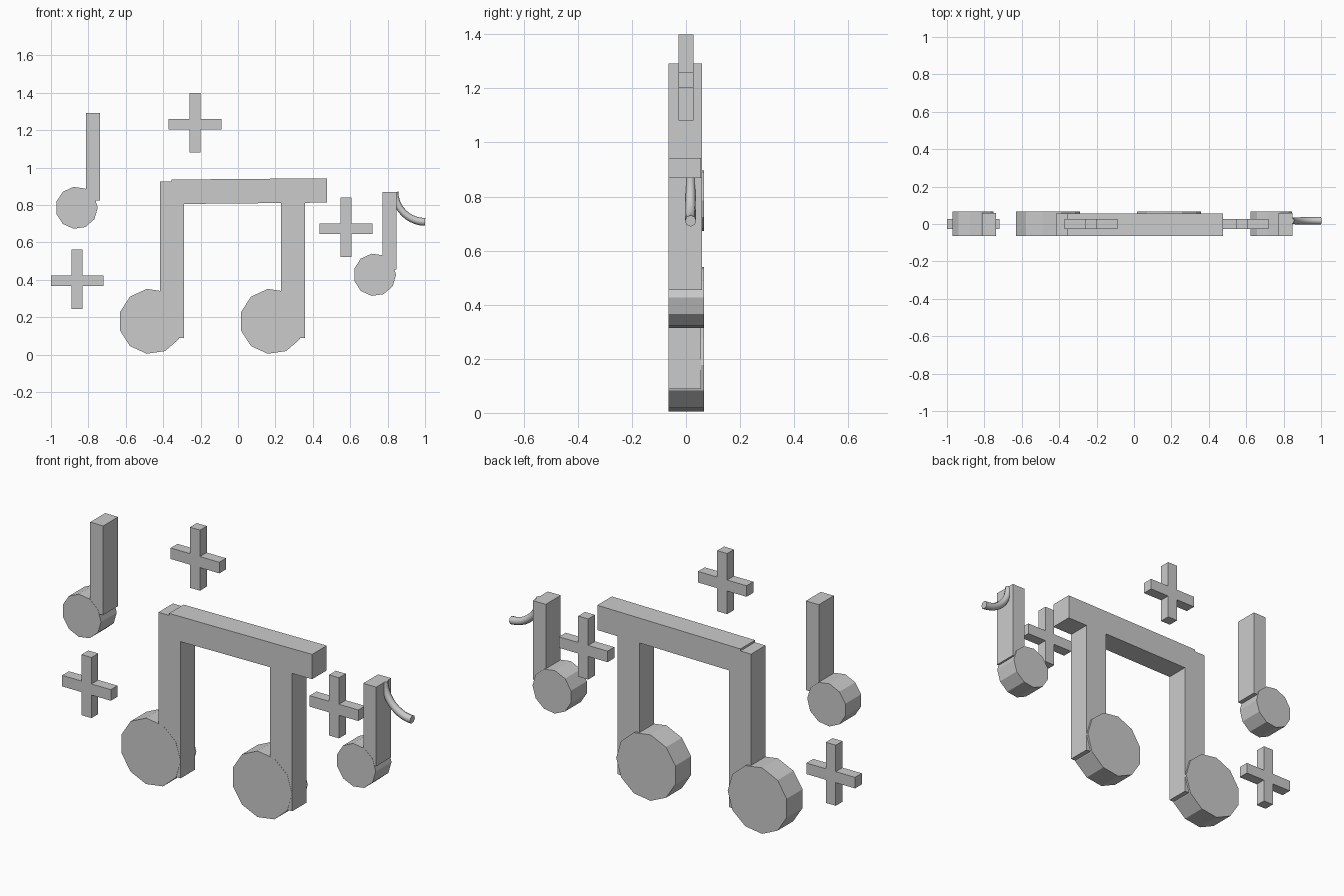
import bpy, bmesh, math

if "Cube" in bpy.data.objects:
    bpy.data.objects.remove(bpy.data.objects["Cube"])


def extrude_profile(name, pts, y0, y1):
    """Prism from an x/z outline, extruded along y."""
    bm = bmesh.new()
    face = bm.faces.new([bm.verts.new((x, y0, z)) for x, z in pts])
    ext = bmesh.ops.extrude_face_region(bm, geom=[face])
    for v in ext["geom"]:
        if isinstance(v, bmesh.types.BMVert):
            v.co.y = y1
    bmesh.ops.recalc_face_normals(bm, faces=bm.faces)
    me = bpy.data.meshes.new(name)
    bm.to_mesh(me)
    bm.free()
    ob = bpy.data.objects.new(name, me)
    bpy.context.collection.objects.link(ob)
    return ob


def box(name, x0, x1, z0, z1, y0=-0.064, y1=0.056):
    return extrude_profile(name, [(x0, z0), (x1, z0), (x1, z1), (x0, z1)], y0, y1)


def head(name, cx, cz, r):
    n = 11
    pts = [(cx + r * math.cos(2 * math.pi * i / n),
            cz + r * math.sin(2 * math.pi * i / n)) for i in range(n)]
    return extrude_profile(name, pts, -0.065, 0.066)


def plus(name, cx, cz):
    w, up, dn, a = 0.029, 0.168, 0.15, 0.141
    pts = [(-w, -dn), (w, -dn), (w, -w), (a, -w), (a, w), (w, w),
           (w, up), (-w, up), (-w, w), (-a, w), (-a, -w), (-w, -w)]
    return extrude_profile(name, [(cx + x, cz + z) for x, z in pts], -0.028, 0.028)


# Beamed pair of large notes
for i, dx in enumerate((0.0, 0.647)):
    head(f"large_note_head_{i + 1}", -0.463 + dx, 0.178, 0.175)
    box(f"large_note_stem_{i + 1}", -0.417 + dx, -0.288 + dx, 0.088, (0.925, 0.86)[i])
extrude_profile("beam", [(-0.355, 0.805), (0.476, 0.813), (0.476, 0.943), (-0.355, 0.936)],
                -0.065, 0.056)

# Small single notes
head("left_note_head", -0.863, 0.785, 0.113)
box("left_note_stem", -0.813, -0.738, 0.824, 1.292, -0.064, 0.06)
head("right_note_head", 0.731, 0.427, 0.114)
box("right_note_stem", 0.772, 0.847, 0.455, 0.87, -0.064, 0.06)

# Plus-shaped sparkles
for i, (x, z) in enumerate(((-0.23, 1.232), (-0.86, 0.395), (0.577, 0.673))):
    plus(f"sparkle_{i + 1}", x, z)

# Curved flag on the right note
cu = bpy.data.curves.new("note_flag", "CURVE")
cu.dimensions = "3D"
cu.bevel_depth = 0.02
cu.bevel_resolution = 2
cu.use_fill_caps = True
sp = cu.splines.new("POLY")
steps = 10
sp.points.add(steps)
for i, p in enumerate(sp.points):
    t = i / steps
    a = math.pi + t * math.pi / 2
    p.co = (1.0 + 0.16 * math.cos(a), 0.017, 0.87 + 0.16 * math.sin(a), 1)
    p.radius = 0.85 + 0.2 * t
sp.use_smooth = True
flag = bpy.data.objects.new("note_flag", cu)
bpy.context.collection.objects.link(flag)
